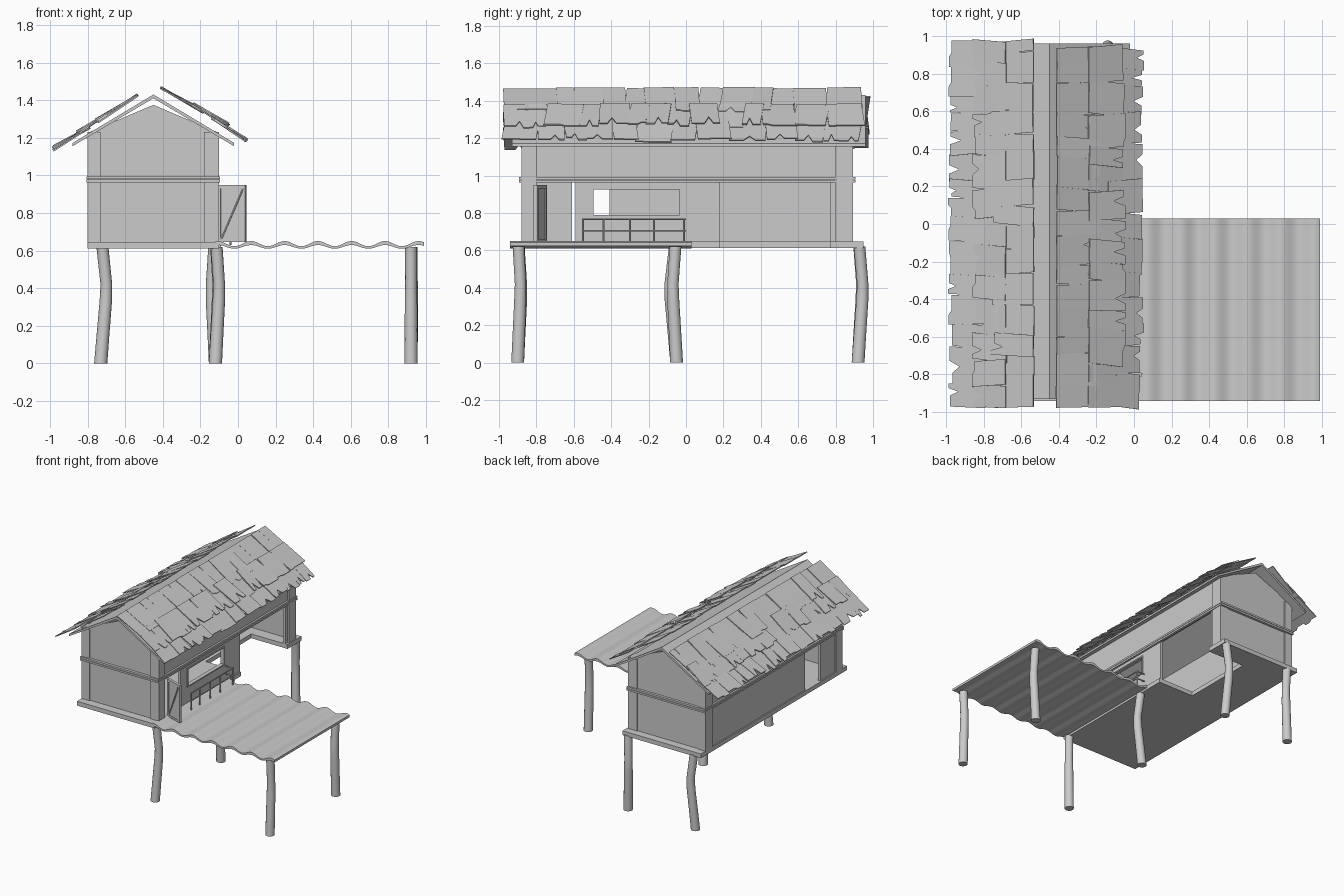
import bpy, bmesh, math, random
from mathutils import Vector

if "Cube" in bpy.data.objects:
    bpy.data.objects.remove(bpy.data.objects["Cube"])
random.seed(4)


def make(name, verts, faces):
    me = bpy.data.meshes.new(name)
    me.from_pydata(verts, [], faces)
    bm = bmesh.new()
    bm.from_mesh(me)
    bmesh.ops.recalc_face_normals(bm, faces=bm.faces)
    bm.to_mesh(me)
    bm.free()
    ob = bpy.data.objects.new(name, me)
    bpy.context.collection.objects.link(ob)
    return ob


def prism(name, poly, offset):
    """Solid from a planar outline pushed along an offset vector."""
    n, off = len(poly), Vector(offset)
    vs = [Vector(p) for p in poly]
    faces = [tuple(range(n)), tuple(range(n, 2 * n))]
    faces += [(i, (i + 1) % n, n + (i + 1) % n, n + i) for i in range(n)]
    return make(name, vs + [v + off for v in vs], faces)


def box(name, x0, x1, y0, y1, z0, z1):
    return prism(name, [(x0, y0, z0), (x1, y0, z0), (x1, y1, z0), (x0, y1, z0)], (0, 0, z1 - z0))


def bar(name, a, b, r=0.005, sides=6):
    a, b = Vector(a), Vector(b)
    q = (b - a).to_track_quat('Z', 'Y')
    ring = [a + q @ Vector((r * math.cos(t), r * math.sin(t), 0))
            for t in (2 * math.pi * i / sides for i in range(sides))]
    return prism(name, ring, b - a)


# House floor with stair notch on the open side
floor = [(-0.80, -0.94), (-0.10, -0.94), (-0.10, 0.18), (-0.42, 0.18),
         (-0.42, 0.77), (-0.09, 0.77), (-0.09, 0.95), (-0.80, 0.95)]
prism("house_floor", [(x, y, 0.612) for x, y in floor], (0, 0, 0.035))

# Corrugated deck
xs = [-0.12 + 1.11 * i / 72 for i in range(73)]
wave = [0.014 * math.cos(2 * math.pi * (x - 0.07) / 0.178) for x in xs]
V, F = [], []
for x, w in zip(xs, wave):
    V += [(x, -0.94, 0.637 + w), (x, 0.03, 0.637 + w),
          (x, 0.03, 0.620 + w * 0.7), (x, -0.94, 0.620 + w * 0.7)]
for i in range(72):
    for k in range(4):
        F.append((4 * i + k, 4 * i + (k + 1) % 4, 4 * i + 4 + (k + 1) % 4, 4 * i + 4 + k))
F += [(0, 1, 2, 3), tuple(range(288, 292))]
deck = make("deck", V, F)

# Crooked round stilts
smooth = [deck]
for n, (px, py, bx, by) in enumerate([
        (-0.73, 0.92, 0.03, 0.02), (-0.12, 0.92, -0.02, 0.025), (-0.12, -0.05, 0.015, -0.035),
        (-0.12, -0.90, 0.02, 0.02), (0.92, -0.90, 0.0, 0.015), (0.92, -0.05, 0.005, -0.02)]):
    V, F, S = [], [], 14
    rings = [(0, 0.035, 0), (0.15, 0.034, 0.4), (0.33, 0.033, 0.9), (0.42, 0.031, 1), (0.62, 0.032, 0.3)]
    for z, r, b in rings:
        V += [(px + bx * b + r * math.cos(2 * math.pi * i / S),
               py + by * b + r * math.sin(2 * math.pi * i / S), z) for i in range(S)]
    for k in range(len(rings) - 1):
        F += [(k * S + i, k * S + (i + 1) % S, k * S + S + (i + 1) % S, k * S + S + i) for i in range(S)]
    F += [tuple(range(S)), tuple(range(len(V) - S, len(V)))]
    smooth.append(make(f"stilt_{n}", V, F))

# Gable end walls
gable = [(-0.79, 0.645), (-0.11, 0.645), (-0.11, 1.23), (-0.45, 1.375), (-0.79, 1.23)]
for name, y in (("front_wall", -0.87), ("back_wall", 0.865)):
    prism(name, [(x, y, z) for x, z in gable], (0, 0.02, 0))

# Left wall with doorway
XL = (-0.79, -0.77)
box("left_wall_long", *XL, -0.41, 0.88, 0.645, 0.97)
box("left_wall_short", *XL, -0.87, -0.61, 0.645, 0.97)
box("left_wall_upper", *XL, -0.87, 0.88, 0.97, 1.23)

# Right wall with door opening, window and stair opening
XR = (-0.13, -0.11)
for n, (y0, y1, z0, z1) in enumerate([
        (-0.87, -0.80, 0.645, 0.97), (-0.59, -0.50, 0.645, 0.97), (-0.50, -0.03, 0.645, 0.785),
        (-0.50, -0.03, 0.93, 0.97), (-0.03, 0.18, 0.645, 0.97), (0.77, 0.88, 0.645, 0.97),
        (-0.87, 0.88, 0.97, 1.23)]):
    box(f"right_wall_{n}", *XR, y0, y1, z0, z1)

# Window frame
for n, (y0, y1, z0, z1) in enumerate([(-0.505, -0.025, 0.78, 0.79), (-0.505, -0.025, 0.925, 0.935),
                                      (-0.505, -0.495, 0.78, 0.935), (-0.035, -0.025, 0.78, 0.935)]):
    box(f"window_frame_{n}", -0.135, -0.103, y0, y1, z0, z1)

# Corner boards
for x0, x1 in ((-0.80, -0.73), (-0.18, -0.10)):
    for y0, y1 in ((-0.88, -0.85), (0.86, 0.892)):
        box("corner_board", x0, x1, y0, y1, 0.645, 1.23)
for x0, x1 in ((-0.80, -0.77), (-0.13, -0.10)):
    for y0, y1 in ((-0.88, -0.80), (0.80, 0.892)):
        box("corner_board_side", x0, x1, y0, y1, 0.645, 1.23)

# Trim band around the walls
for z in (0.963, 0.980):
    box("trim_front", -0.805, -0.095, -0.892, -0.86, z, z + 0.014)
    box("trim_back", -0.805, -0.095, 0.87, 0.905, z, z + 0.014)
    box("trim_left", -0.805, -0.785, -0.89, 0.90, z, z + 0.014)
    box("trim_right", -0.115, -0.095, -0.89, 0.90, z, z + 0.014)

# Open door with frame and brace
hinge, tip = Vector((-0.105, -0.76, 0)), Vector((0.04, -0.81, 0))
d = tip - hinge
thick = Vector((-d.y, d.x, 0)).normalized() * 0.012


def door_part(name, u0, u1, z0, z1, grow=0.0):
    pts = [hinge + d * u + Vector((0, 0, z)) - thick * grow
           for u, z in ((u0, z0), (u1, z0), (u1, z1), (u0, z1))]
    prism(name, pts, thick * (1 + 2 * grow))


door_part("door_panel", 0, 1, 0.645, 0.945)
for u0, u1, z0, z1 in ((0, 0.1, 0.645, 0.95), (0.9, 1, 0.645, 0.95), (0, 1, 0.645, 0.66), (0, 1, 0.93, 0.95)):
    door_part("door_frame", u0, u1, z0, z1, 0.4)
bar("door_brace", hinge + d * 0.1 + Vector((0, 0, 0.66)), tip + Vector((-0.015, 0, 0.93)), 0.006)

# Railing
ys = [-0.55, -0.44, -0.30, -0.17, -0.01]
for y in ys:
    bar("rail_post", (-0.04, y, 0.63), (-0.04, y, 0.77), 0.006)
for z in (0.705, 0.767):
    bar("rail", (-0.04, -0.555, z), (-0.04, 0.0, z))
    bar("rail_return", (-0.04, -0.01, z), (-0.11, -0.01, z))

# Roof sheet
sheet = [(-0.88, 1.172), (-0.45, 1.43), (-0.02, 1.172), (-0.02, 1.155), (-0.45, 1.41), (-0.88, 1.155)]
prism("roof_sheet", [(x, -0.93, z) for x, z in sheet], (0, 1.89, 0))


# Shingle rows with torn lower edges
def shingle_row(name, top, end):
    top, end = Vector((top[0], 0, top[1])), Vector((end[0], 0, end[1]))
    slope = end - top
    up = slope.normalized().cross(Vector((0, 1, 0)))
    up = up if up.z > 0 else -up
    y = -0.975
    while y < 0.92:
        w = min(random.uniform(0.09, 0.2), 0.975 - y)
        lift, s = random.uniform(0, 0.012), random.uniform(-0.012, 0.012)
        l0, l1 = random.uniform(0.94, 1.07), random.uniform(0.94, 1.07)
        m = random.uniform(0.3, 0.7)
        notch = random.choice((0, 0, 0.2, 0.3))
        uv = [(-0.03, s), (-0.03 + s, w + s), (l1, w - s), (l1, w * (m + 0.16)),
              (l1 - notch, w * m), (l0, w * (m - 0.16)), (l0, -s)]
        tilt = random.uniform(-0.006, 0.012)
        pts = [top + slope * u + Vector((0, y + v, 0)) + up * (lift + tilt * u) for u, v in uv]
        prism(name, pts, up * 0.007)
        y += w - 0.002


for n, (a, b) in enumerate([((-0.41, 1.455), (-0.20, 1.335)), ((-0.24, 1.370), (-0.065, 1.26)),
                            ((-0.14, 1.295), (0.03, 1.18))]):
    shingle_row(f"right_shingle_{n}", a, b)
for n, (a, b) in enumerate([((-0.535, 1.415), (-0.74, 1.285)), ((-0.68, 1.325), (-0.84, 1.22)),
                            ((-0.79, 1.245), (-0.97, 1.135))]):
    shingle_row(f"left_shingle_{n}", a, b)

# Smooth shading on round parts
for ob in smooth:
    bpy.context.view_layer.objects.active = ob
    ob.select_set(True)
bpy.ops.object.shade_smooth_by_angle(angle=math.radians(40))
